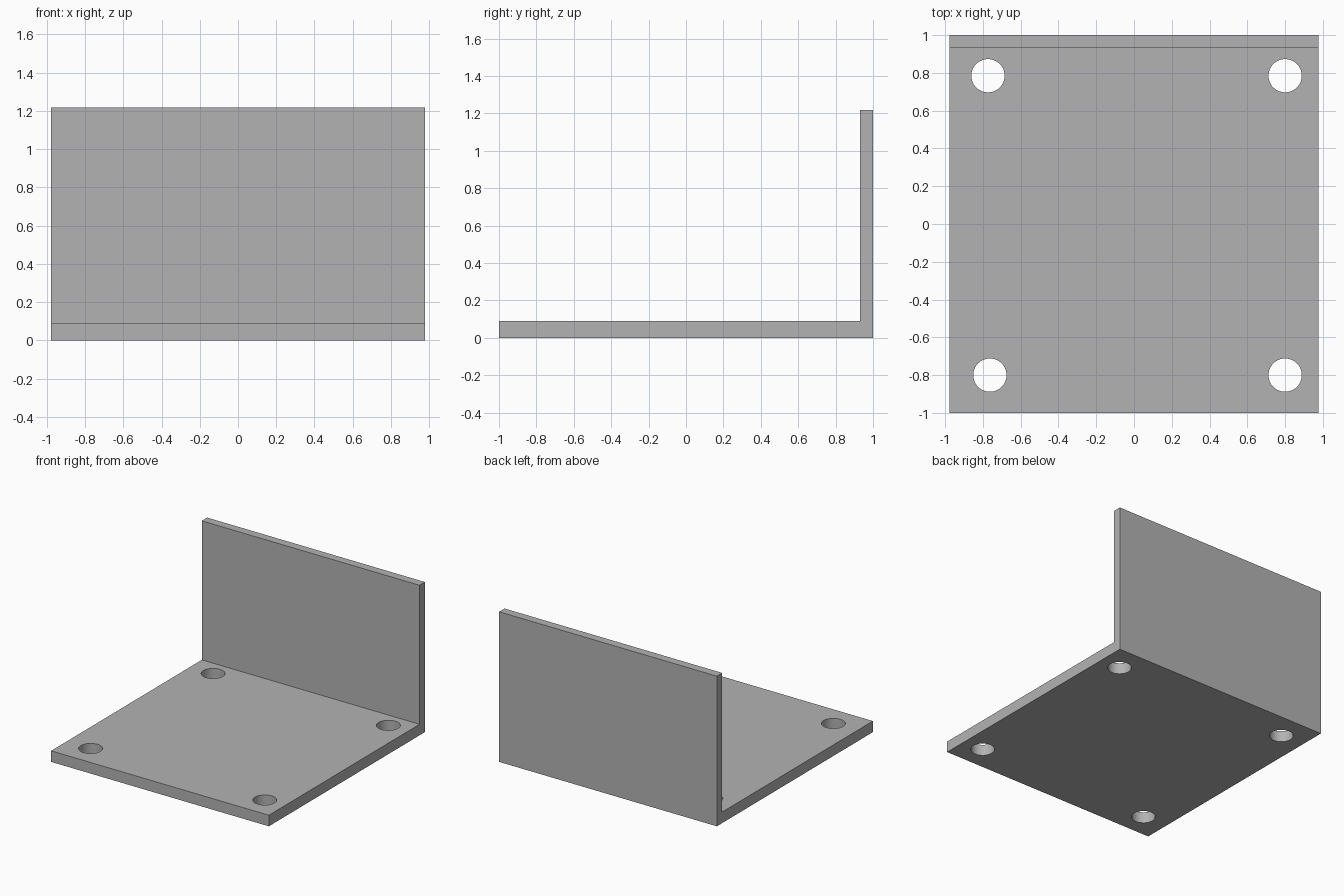
import bpy
import bmesh
import math

cube = bpy.data.objects.get("Cube")
if cube:
    bpy.data.objects.remove(cube, do_unlink=True)

HALF_WIDTH, HALF_DEPTH = 0.977, 1.0
BASE_TOP, WALL_TOP, WALL_FRONT = 0.09, 1.218, 0.931
HOLE_RADIUS = 0.088
HOLES = [(-0.773, 0.785), (0.80, 0.785), (-0.763, -0.80), (0.80, -0.80)]

grey = bpy.data.materials.new("plain grey")
grey.use_nodes = True
colour = (0.45, 0.45, 0.45, 1)
grey.diffuse_color = colour
grey.node_tree.nodes["Principled BSDF"].inputs["Base Color"].default_value = colour

# L-shaped profile, extruded across the width
profile = [(-HALF_DEPTH, 0), (HALF_DEPTH, 0), (HALF_DEPTH, WALL_TOP),
           (WALL_FRONT, WALL_TOP), (WALL_FRONT, BASE_TOP), (-HALF_DEPTH, BASE_TOP)]
bm = bmesh.new()
side = bm.faces.new([bm.verts.new((-HALF_WIDTH, y, z)) for y, z in profile])
extruded = bmesh.ops.extrude_face_region(bm, geom=[side])["geom"]
bmesh.ops.translate(bm, vec=(2 * HALF_WIDTH, 0, 0),
                    verts=[v for v in extruded if isinstance(v, bmesh.types.BMVert)])
bmesh.ops.recalc_face_normals(bm, faces=bm.faces)
mesh = bpy.data.meshes.new("angle_bracket")
bm.to_mesh(mesh)
bm.free()
mesh.materials.append(grey)
bracket = bpy.data.objects.new("angle_bracket", mesh)
bpy.context.collection.objects.link(bracket)

# Four screw holes through the base plate
for x, y in HOLES:
    bpy.ops.mesh.primitive_cylinder_add(vertices=64, radius=HOLE_RADIUS, depth=0.4,
                                        location=(x, y, BASE_TOP / 2))
    cutter = bpy.context.object
    cutter.name = "hole_cutter"
    cutter.hide_render = True
    cutter.data.materials.append(grey)
    cut = bracket.modifiers.new("screw_hole", "BOOLEAN")
    cut.operation = "DIFFERENCE"
    cut.solver = "EXACT"
    cut.object = cutter
    bpy.context.view_layer.objects.active = bracket
    bpy.ops.object.modifier_apply(modifier=cut.name)
    bpy.data.objects.remove(cutter, do_unlink=True)

# Smooth hole walls, sharp plate edges
bpy.ops.object.select_all(action="DESELECT")
bracket.select_set(True)
bpy.context.view_layer.objects.active = bracket
bpy.ops.object.shade_smooth_by_angle(angle=math.radians(30))
